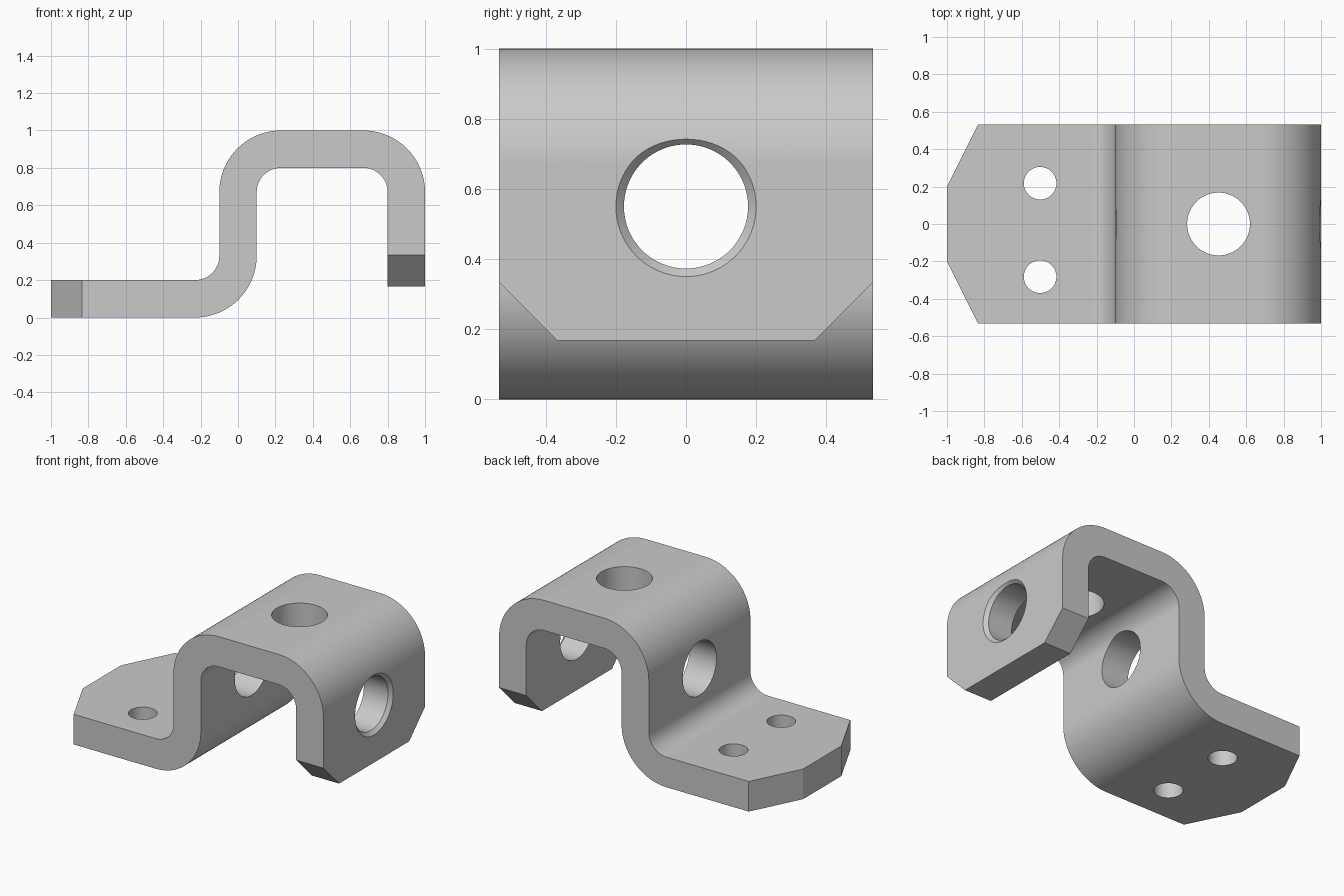
import bpy, bmesh
from math import sin, cos, radians, pi
from mathutils import Matrix, Vector

cube = bpy.data.objects.get("Cube")
if cube:
    bpy.data.objects.remove(cube, do_unlink=True)

HALF = 0.533      # half width of the strip
T = 0.1           # half thickness
BEND = 0.23       # bend radius of the middle line
STEPS = 32

steel = bpy.data.materials.new("plain grey metal")
steel.use_nodes = True
grey = (0.59, 0.59, 0.59, 1)
steel.diffuse_color = grey
steel.node_tree.nodes["Principled BSDF"].inputs["Base Color"].default_value = grey


def add_object(name, bm):
    """Turn a closed bmesh into an object with outward faces."""
    bmesh.ops.recalc_face_normals(bm, faces=bm.faces)
    if bm.calc_volume(signed=True) < 0:
        bmesh.ops.reverse_faces(bm, faces=bm.faces)
    mesh = bpy.data.meshes.new(name)
    bm.to_mesh(mesh)
    bm.free()
    mesh.materials.append(steel)
    ob = bpy.data.objects.new(name, mesh)
    bpy.context.collection.objects.link(ob)
    return ob


def prism(name, points, direction):
    """Closed outline swept along a direction."""
    bm = bmesh.new()
    near = [bm.verts.new(p) for p in points]
    far = [bm.verts.new(Vector(p) + Vector(direction)) for p in points]
    bm.faces.new(near)
    bm.faces.new(far[::-1])
    for i in range(len(near)):
        bm.faces.new((near[i - 1], far[i - 1], far[i], near[i]))
    return add_object(name, bm)


def cylinder(name, centre, r1, r2, depth, axis="Z"):
    """Round cutter; r2 is the radius at the far end of the axis."""
    bm = bmesh.new()
    turn = Matrix.Rotation(pi / 2, 4, "Y") if axis == "X" else Matrix()
    bmesh.ops.create_cone(bm, cap_ends=True, segments=96, radius1=r1, radius2=r2,
                          depth=depth, matrix=Matrix.Translation(centre) @ turn)
    return add_object(name, bm)


# Side outline of the folded strip: bend centre, start angle, turning direction
bends = [((-0.23, 0.33), -90, 1), ((0.23, 0.67), 180, -1), ((0.67, 0.67), 90, -1)]


def edge_line(side):
    line = [(-1, T + side * T)]
    for (cx, cz), start, turn in bends:
        r = BEND - side * turn * T
        for i in range(STEPS + 1):
            a = radians(start + turn * 90 * i / STEPS)
            line.append((cx + r * cos(a), cz + r * sin(a)))
    line.append((0.9 + side * T, 0.167))
    return line


outline = edge_line(1) + edge_line(-1)[::-1]
bracket = prism("folded_bracket", [(x, -HALF, z) for x, z in outline], (0, 2 * HALF, 0))

# Holes
cutters = [
    cylinder("top_hole", (0.452, 0, 0.9), 0.168, 0.168, 0.5),
    cylinder("rear_screw_hole", (-0.502, 0.218, 0.1), 0.087, 0.087, 0.5),
    cylinder("front_screw_hole", (-0.502, -0.282, 0.1), 0.087, 0.087, 0.5),
    cylinder("side_hole", (0.5, 0, 0.55), 0.177, 0.177, 1.6, "X"),
    cylinder("side_hole_bevel", (1, 0, 0.55), 0.177, 0.223, 0.046, "X"),
]

# Cut corners of the base plate and of the hanging leg
for s in (-1, 1):
    base = [(-1.167, -0.133), (-0.75, 0.7), (-1.167, 0.7)]
    cutters.append(prism("base_corner", [(x, s * y, -0.1) for x, y in base], (0, 0, 0.4)))
    leg = [(0.267, 0.067), (0.633, 0.433), (0.633, 0.067)]
    cutters.append(prism("leg_corner", [(0.7, s * y, z) for y, z in leg], (0.4, 0, 0)))

bpy.context.view_layer.objects.active = bracket
for cutter in cutters:
    cutter.hide_render = True
    mod = bracket.modifiers.new("cut", "BOOLEAN")
    mod.operation = "DIFFERENCE"
    mod.solver = "EXACT"
    mod.object = cutter
    bpy.ops.object.modifier_apply(modifier=mod.name)
    bpy.data.objects.remove(cutter, do_unlink=True)

# Smooth bends and holes, crisp folds
bpy.ops.object.select_all(action="DESELECT")
bracket.select_set(True)
bpy.ops.object.shade_smooth_by_angle(angle=radians(25))
weighted = bracket.modifiers.new("even_shading", "WEIGHTED_NORMAL")
weighted.keep_sharp = True
